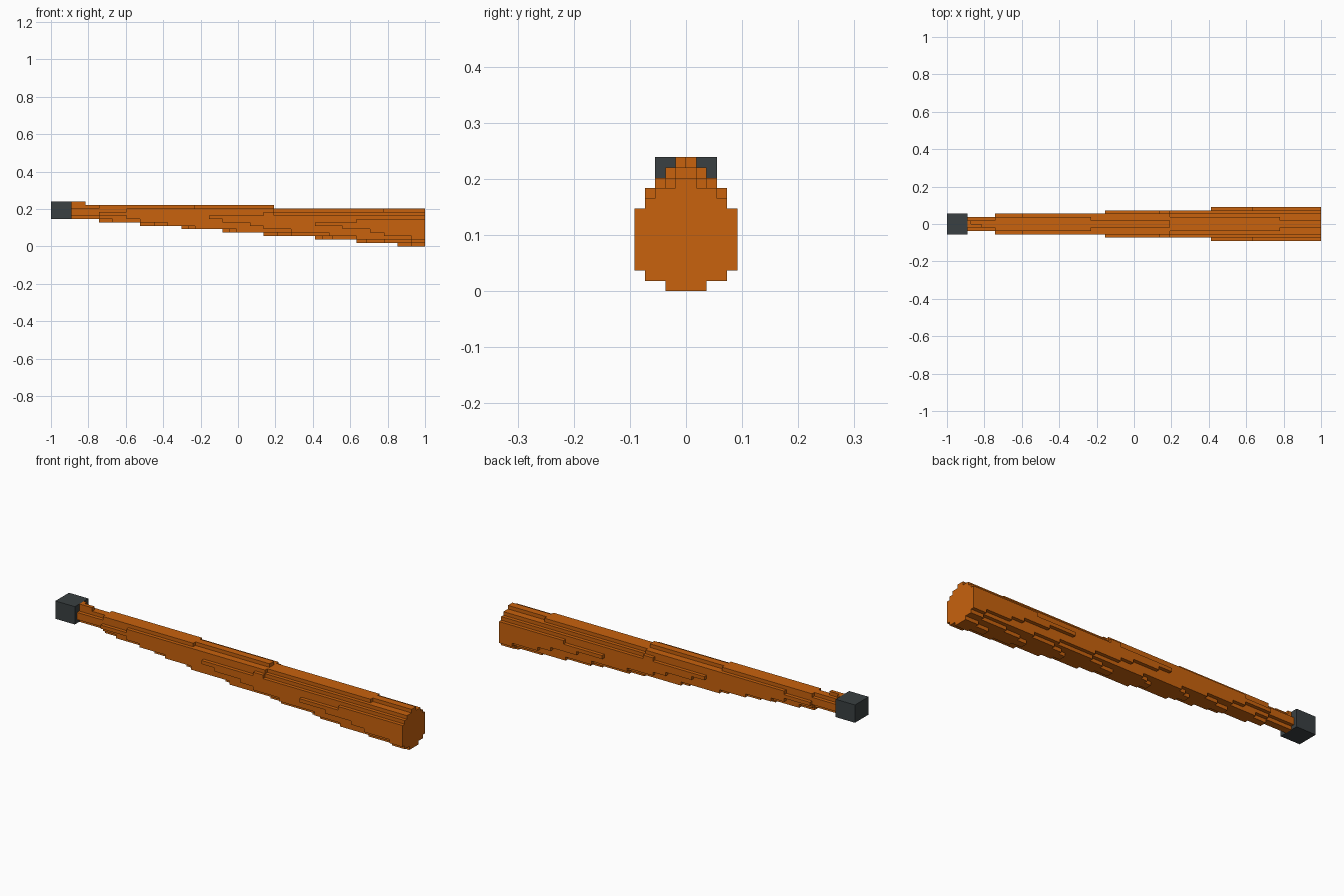
import bpy, bmesh
from mathutils import Vector

if "Cube" in bpy.data.objects:
    bpy.data.objects.remove(bpy.data.objects["Cube"])

N = 109                # blocks along the length
V = 2.0 / N            # block size


def material(name, rgb):
    m = bpy.data.materials.new(name)
    m.diffuse_color = (*rgb, 1)
    m.use_nodes = True
    m.node_tree.nodes["Principled BSDF"].inputs["Base Color"].default_value = m.diffuse_color
    return m


def block_object(name, cells, mat):
    """Outer skin of a set of blocks, with flat areas merged."""
    bm = bmesh.new()
    cache = {}

    def vert(c):
        if c not in cache:
            cache[c] = bm.verts.new((-1 + c[0] * V, c[1] * V, c[2] * V))
        return cache[c]

    for cell in cells:
        for axis in range(3):
            u, w = (axis + 1) % 3, (axis + 2) % 3
            for side in (0, 1):
                near = list(cell)
                near[axis] += 1 if side else -1
                if tuple(near) in cells:
                    continue
                ring = []
                for du, dw in ((0, 0), (1, 0), (1, 1), (0, 1)):
                    c = list(cell)
                    c[axis] += side
                    c[u] += du
                    c[w] += dw
                    ring.append(vert(tuple(c)))
                bm.faces.new(ring if side else ring[::-1])
    bmesh.ops.dissolve_limit(bm, angle_limit=0.01, verts=bm.verts[:], edges=bm.edges[:])
    me = bpy.data.meshes.new(name)
    bm.to_mesh(me)
    bm.free()
    me.materials.append(mat)
    ob = bpy.data.objects.new(name, me)
    bpy.context.collection.objects.link(ob)
    return ob


orange = material("orange", (0.578, 0.122, 0.004))
charcoal = material("charcoal", (0.042, 0.051, 0.054))

# Tapered shaft: for each height layer, (start along length, half width)
layers = {
    0: [(101, 1), (105, 2)],
    1: [(89, 1), (92, 2), (97, 3), (105, 4)],
    2: [(77, 1), (79, 2), (82, 3), (89, 4), (105, 5)],
    3: [(62, 1), (66, 2), (70, 3), (81, 4), (97, 5)],
    4: [(50, 1), (52, 2), (54, 3), (70, 4), (93, 5)],
    5: [(38, 1), (40, 2), (42, 3), (62, 4), (85, 5)],
    6: [(26, 1), (30, 2), (34, 3), (58, 4), (77, 5)],
    7: [(14, 1), (18, 2), (26, 3), (50, 4), (89, 5)],
    8: [(6, 1), (14, 2), (22, 3), (46, 4)],
    9: [(6, 2), (14, 3), (62, 4), (65, 3)],
    10: [(6, 2), (22, 3), (65, 2), (97, 1)],
    11: [(6, 1), (14, 2), (42, 1), (65, 0)],
}
shaft = set()
for z, steps in layers.items():
    ends = [s[0] for s in steps[1:]] + [N]
    for (start, half), end in zip(steps, ends):
        shaft |= {(x, y, z) for x in range(start, end) for y in range(-half, half)}

# Small ridge on top beside the tip
shaft |= {(x, -1, 12) for x in range(6, 10)} | {(6, 0, 12)}
block_object("tapered_shaft", shaft, orange)

# Dark square tip
tip = {(x, y, z) for x in range(6) for y in range(-3, 3) for z in range(8, 13)}
block_object("square_tip", tip, charcoal)
